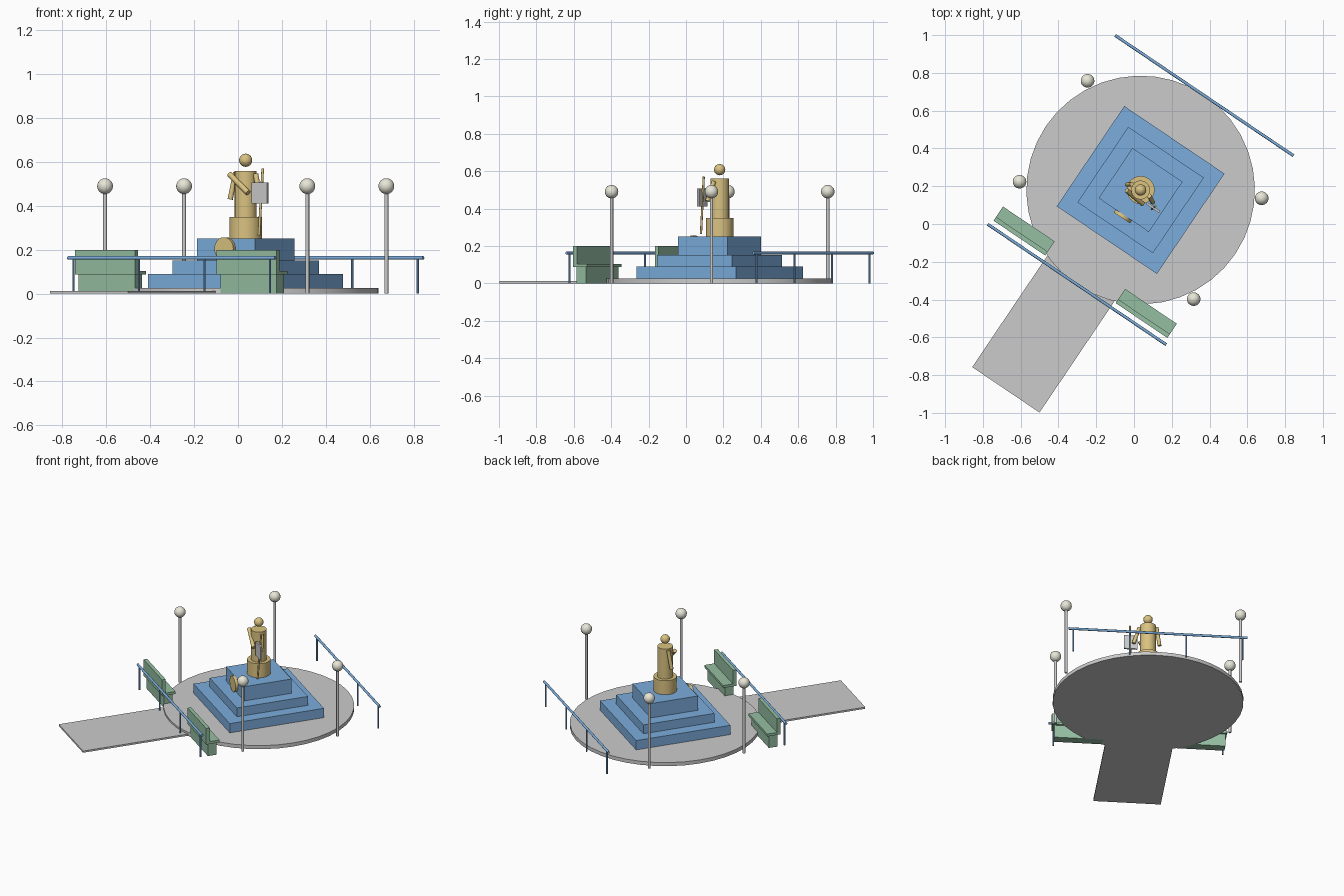
import bpy, math
from mathutils import Matrix, Vector

if "Cube" in bpy.data.objects:
    bpy.data.objects.remove(bpy.data.objects["Cube"])

# Everything is laid out in a local frame around the plaza, then turned into place
PLACE = Matrix.Translation((0.035, 0.18, 0)) @ Matrix.Rotation(math.radians(-34), 4, 'Z')


def material(name, rgb):
    m = bpy.data.materials.new(name)
    m.diffuse_color = (*rgb, 1)
    m.use_nodes = True
    m.node_tree.nodes["Principled BSDF"].inputs["Base Color"].default_value = m.diffuse_color
    return m


BLUE = material("blue_paint", (0.20, 0.42, 0.72))
GREEN = material("green_paint", (0.30, 0.52, 0.36))
GOLD = material("gold", (0.70, 0.54, 0.22))
CREAM = material("cream_glass", (0.80, 0.79, 0.68))


def finish(name, local, mat=None, smooth=False):
    o = bpy.context.object
    o.name = name
    o.matrix_world = PLACE @ local
    if mat:
        o.data.materials.append(mat)
    if smooth:
        bpy.ops.object.shade_smooth_by_angle(angle=math.radians(35))
    return o


def box(name, x, y, z, mat=None):
    """Box from (min, max) pairs on each axis."""
    bpy.ops.mesh.primitive_cube_add(size=1)
    o = bpy.context.object
    size = [b - a for a, b in (x, y, z)]
    mid = [(a + b) / 2 for a, b in (x, y, z)]
    o.data.transform(Matrix.Diagonal((*size, 1)))
    return finish(name, Matrix.Translation(mid), mat)


def rod(name, a, b, r, mat=None, sides=16):
    """Cylinder between two points."""
    a, b = Vector(a), Vector(b)
    d = b - a
    bpy.ops.mesh.primitive_cylinder_add(vertices=sides, radius=r, depth=d.length)
    turn = d.to_track_quat('Z', 'Y').to_matrix().to_4x4()
    return finish(name, Matrix.Translation((a + b) / 2) @ turn, mat, True)


def ball(name, p, r, mat):
    bpy.ops.mesh.primitive_uv_sphere_add(segments=24, ring_count=14, radius=r)
    return finish(name, Matrix.Translation(p), mat, True)


# Round plaza and approach path
rod("plaza", (0, 0, 0), (0, 0, 0.025), 0.605, sides=40)
box("path", (-0.215, 0.215), (-1.276, -0.56), (0, 0.012))

# Stepped plinth
for i, (h, z0, z1) in enumerate([(0.32, 0.025, 0.09), (0.241, 0.09, 0.152), (0.16, 0.152, 0.252)]):
    box(f"plinth_step_{i + 1}", (-h, h), (-h, h), (z0, z1), BLUE)
rod("medallion", (0, -0.158, 0.205), (0, -0.178, 0.205), 0.052, GOLD, 24)

# Statue
rod("statue_base", (0, 0, 0.252), (0, 0, 0.35), 0.074, GOLD, 24)
rod("statue_body", (0, 0, 0.35), (0, 0, 0.56), 0.05, GOLD, 24)
ball("statue_head", (0, 0, 0.608), 0.03, GOLD)
rod("left_upper_arm", (-0.055, 0, 0.552), (-0.075, -0.015, 0.43), 0.012, GOLD)
rod("left_forearm", (-0.06, -0.043, 0.545), (0.05, -0.055, 0.46), 0.013, GOLD)
rod("right_arm", (0.055, 0, 0.545), (0.09, -0.018, 0.44), 0.012, GOLD)
rod("staff", (0.112, -0.027, 0.57), (0.106, -0.049, 0.265), 0.006, GOLD, 12)
box("tablet", (0.064, 0.149), (-0.046, -0.034), (0.41, 0.506))

# Benches with backs toward the railing
for side, cx in (("left", -0.39), ("right", 0.39)):
    full = (cx - 0.165, cx + 0.165)
    box(f"{side}_bench_base", (cx - 0.155, cx + 0.155), (-0.555, -0.495), (0, 0.087), GREEN)
    box(f"{side}_bench_seat", full, (-0.57, -0.48), (0.087, 0.104), GREEN)
    box(f"{side}_bench_back", full, (-0.57, -0.546), (0.1, 0.2), GREEN)

# Railings front and back
for side, y in (("front", -0.603), ("back", 0.603)):
    rod(f"{side}_rail", (-0.57, y, 0.163), (0.57, y, 0.163), 0.008, BLUE, 12)
    for i in range(4):
        x = -0.54 + 0.36 * i
        rod(f"{side}_rail_post_{i + 1}", (x, y, 0), (x, y, 0.16), 0.0055, BLUE, 10)

# Globe lamps
for i, (sx, sy) in enumerate([(-1, -1), (1, -1), (1, 1), (-1, 1)]):
    x, y = 0.556 * sx, 0.322 * sy
    rod(f"lamp_pole_{i + 1}", (x, y, 0), (x, y, 0.46), 0.009, sides=12)
    ball(f"lamp_globe_{i + 1}", (x, y, 0.49), 0.036, CREAM)
